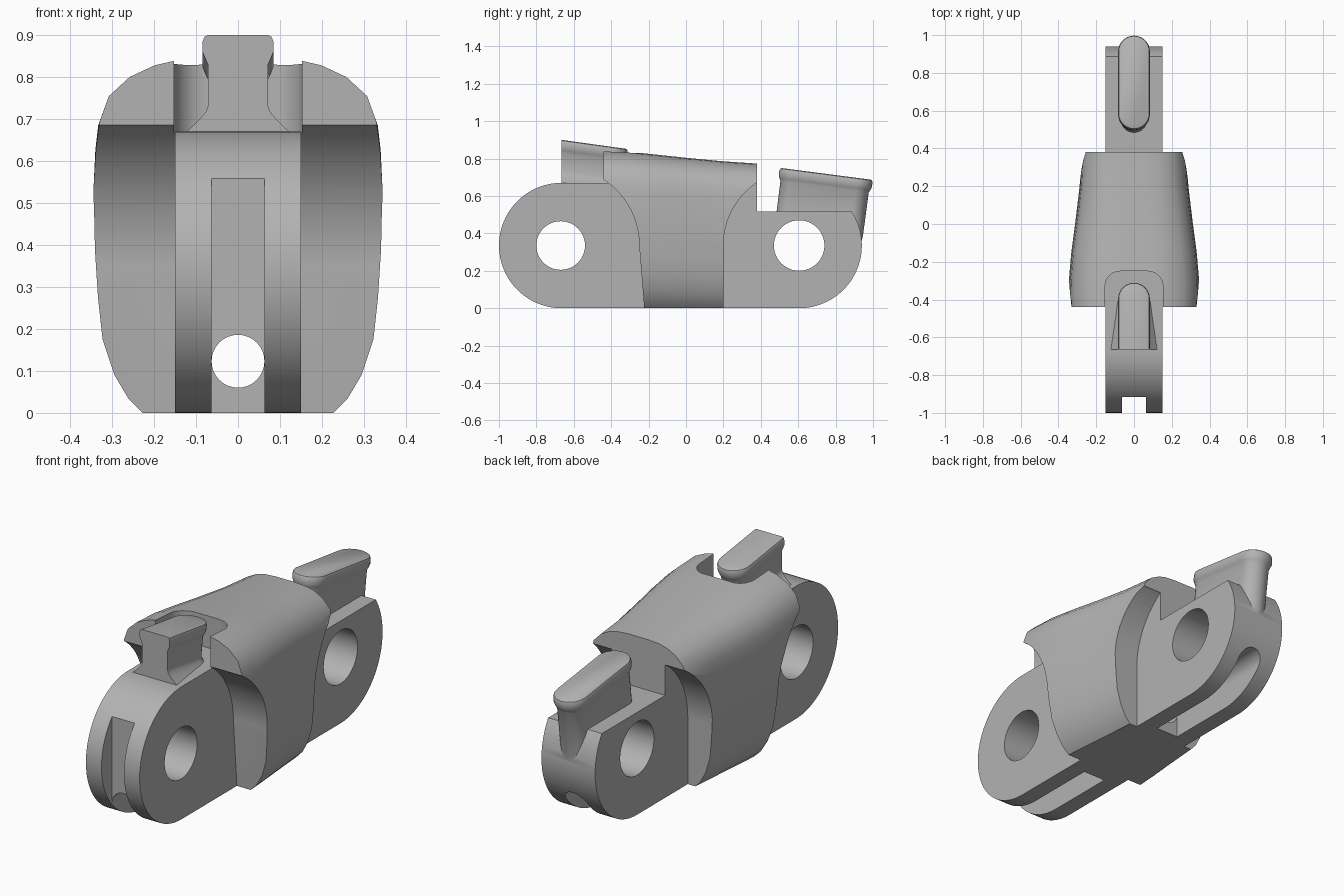
import bpy, bmesh, math
from mathutils import Vector, Matrix

old = bpy.data.objects.get("Cube")
if old:
    bpy.data.objects.remove(old, do_unlink=True)

grey = bpy.data.materials.new("plain grey")
grey.use_nodes = True
grey.diffuse_color = (0.45, 0.45, 0.45, 1)
grey.node_tree.nodes["Principled BSDF"].inputs["Base Color"].default_value = grey.diffuse_color


def loft(name, rings):
    """Closed solid through a list of equal-length rings."""
    bm = bmesh.new()
    loops = [[bm.verts.new(p) for p in ring] for ring in rings]
    n = len(loops[0])
    for a, b in zip(loops, loops[1:]):
        for i in range(n):
            j = (i + 1) % n
            bm.faces.new((a[i], a[j], b[j], b[i]))
    bm.faces.new(loops[0])
    bm.faces.new(loops[-1])
    bmesh.ops.recalc_face_normals(bm, faces=bm.faces)
    mesh = bpy.data.meshes.new(name)
    bm.to_mesh(mesh)
    bm.free()
    mesh.materials.append(grey)
    obj = bpy.data.objects.new(name, mesh)
    bpy.context.collection.objects.link(obj)
    return obj


def side_solid(name, yz, half):
    return loft(name, [[(x, y, z) for y, z in yz] for x in (-half, half)])


def box(name, x, y0, y1, z0, z1):
    return side_solid(name, [(y0, z0), (y1, z0), (y1, z1), (y0, z1)], x)


def arc(cy, cz, r, start, end, n=32):
    angles = [math.radians(start + (end - start) * i / n) for i in range(n + 1)]
    return [(cy + r * math.cos(a), cz + r * math.sin(a)) for a in angles]


def combine(target, other, operation):
    """Apply a boolean and discard the helper."""
    mod = target.modifiers.new("combine", 'BOOLEAN')
    mod.operation, mod.solver, mod.object = operation, 'EXACT', other
    bpy.context.view_layer.objects.active = target
    bpy.ops.object.modifier_apply(modifier=mod.name)
    bpy.data.objects.remove(other, do_unlink=True)


def pin(name, origin, ends, tilt, profile):
    """Tilted oblong stud; profile holds (depth below top, radius)."""
    turn = Matrix.Rotation(math.radians(tilt), 3, 'X')
    rings = []
    for depth, r in profile:
        outline = arc(0, ends[1], r, 0, 180, 16) + arc(0, ends[0], r, 180, 360, 16)
        rings.append([turn @ Vector((x, y, -depth)) + Vector(origin) for x, y in outline])
    return loft(name, rings)


# Tapered rounded shell around the middle
half_section = [(0.67, 0), (0.77, 0.04), (0.87, 0.11), (0.95, 0.21), (0.98, 0.33),
                (1, 0.47), (1, 0.62), (0.985, 0.75), (0.965, 0.82), (0.9, 0.893),
                (0.755, 0.947), (0.58, 0.98), (0.43, 0.994), (0.2, 1)]
section = half_section + [(-x, z) for x, z in reversed(half_section)]
stations = [(-0.44, 0.342, 0.845), (-0.3, 0.345, 0.836), (-0.15, 0.332, 0.82),
            (0, 0.312, 0.804), (0.2, 0.288, 0.785), (0.38, 0.277, 0.773)]
link = loft("chain_link", [[(x * w, y, z * h) for x, z in section] for y, w, h in stations])

# Clearance for the neighbouring links at both ends
front_gap = [(-1.2, -0.1), (-0.215, -0.1)] + arc(-0.67, 0.335, 0.42, 0, 57) + [(-1.2, 0.69)]
rear_gap = [(1.2, -0.1), (0.2, -0.1)] + arc(0.605, 0.335, 0.405, 180, 124) + [(1.2, 0.67)]
for gap in (front_gap, rear_gap):
    combine(link, side_solid("gap_cutter", gap, 1), 'DIFFERENCE')

# Round-cornered notch behind the front pin
notch = [(-0.153, -1)] + arc(-0.073, -0.33, 0.08, 180, 90, 10) \
    + arc(0.073, -0.33, 0.08, 90, 0, 10) + [(0.153, -1)]
combine(link, loft("notch_cutter", [[(x, y, z) for x, y in notch] for z in (0.667, 1.2)]),
        'DIFFERENCE')

# Central plate with two round lugs
plate = arc(-0.665, 0.335, 0.335, 90, 270, 48) + arc(0.605, 0.335, 0.335, -90, 33, 36) \
    + [(0.38, 0.517), (0.38, 0.72), (-0.1, 0.72), (-0.1, 0.67)]
combine(link, side_solid("lug_plate", plate, 0.15), 'UNION')

# Rear pin
cap = [(0, 0.073), (0.004, 0.08), (0.014, 0.084), (0.04, 0.084), (0.055, 0.078), (0.07, 0.071)]
combine(link, pin("rear_pin", (0, 0.75, 0.718), (-0.167, 0.167), -7.4,
                  cap + [(0.3, 0.07), (0.4, 0.06)]), 'UNION')

# Front pin with a flared foot and a flat front
front_pin = pin("front_pin", (0, -0.393, 0.862), (-0.5, 0), -7.9,
                cap + [(0.165, 0.071), (0.18, 0.076), (0.2, 0.093), (0.235, 0.13), (0.26, 0.14)])
combine(front_pin, box("trim_cutter", 1, -2, -0.665, -1, 2), 'DIFFERENCE')
combine(link, front_pin, 'UNION')

# Cross bores through the lugs
for y, r in ((-0.67, 0.13), (0.605, 0.135)):
    combine(link, side_solid("bore_cutter", arc(y, 0.335, r, 0, 352.5, 47), 1), 'DIFFERENCE')

# Lengthwise cable hole, and slots in the nose and underside
hole = arc(0, 0.123, 0.063, 0, 348.75, 31)
combine(link, loft("cable_cutter", [[(x, y, z) for x, z in hole] for y in (-1.5, 1.5)]),
        'DIFFERENCE')
for y0, y1, top in ((-1.5, -0.915, 0.6), (-1.4, -0.3, 0.123), (0.25, 1.4, 0.123)):
    combine(link, box("slot_cutter", 0.063, y0, y1, -0.2, top), 'DIFFERENCE')

bpy.ops.object.select_all(action='DESELECT')
link.select_set(True)
bpy.context.view_layer.objects.active = link
bpy.ops.object.shade_smooth_by_angle(angle=math.radians(30))
